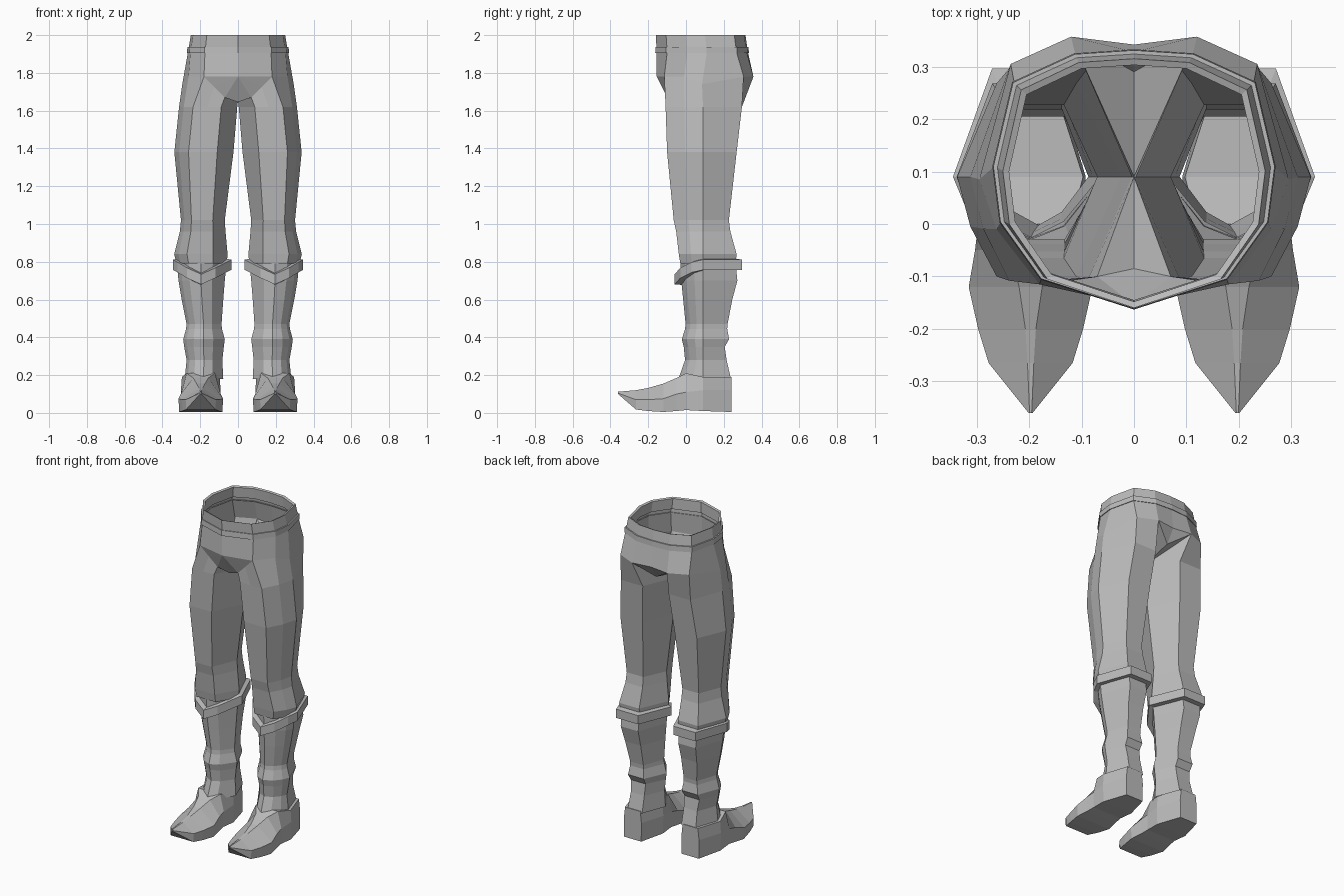
import bpy, bmesh

if "Cube" in bpy.data.objects:
    bpy.data.objects.remove(bpy.data.objects["Cube"])

cloth = bpy.data.materials.new("plain grey")
cloth.diffuse_color = (0.5, 0.5, 0.5, 1)
cloth.use_nodes = True
cloth.node_tree.nodes["Principled BSDF"].inputs["Base Color"].default_value = cloth.diffuse_color


def finish(bm, name):
    """Turn a right-hand half into a mirrored, flat shaded object."""
    bmesh.ops.remove_doubles(bm, verts=bm.verts, dist=0.0005)
    bmesh.ops.recalc_face_normals(bm, faces=bm.faces)
    me = bpy.data.meshes.new(name)
    bm.to_mesh(me)
    bm.free()
    me.materials.append(cloth)
    ob = bpy.data.objects.new(name, me)
    bpy.context.collection.objects.link(ob)
    mod = ob.modifiers.new("Mirror", 'MIRROR')
    mod.use_clip = True
    mod.merge_threshold = 0.001
    return ob


def bridge(bm, a, b, closed=True):
    n = len(a)
    for i in range(n if closed else n - 1):
        j = (i + 1) % n
        bm.faces.new((a[i], a[j], b[j], b[i]))


def verts(bm, pts):
    return [bm.verts.new(p) for p in pts]


def leg_ring(z, xi, xo, yf, yb, ridge=0.0, ym=0.09):
    """Eight points: front inner, front, front outer, outer x2, back x2, inner."""
    xm, w = (xi + xo) / 2, (xo - xi) / 2
    return [(xm - .45 * w, yf + ridge, z), (xm + .03 * w, yf, z),
            (xm + .52 * w, yf + ridge, z), (xm + .84 * w, (yf + ym) / 2 + ridge / 2, z),
            (xo, ym, z), (xm + .52 * w, yb, z), (xm - .45 * w, yb, z), (xi, ym, z)]


# Trousers: waist, hips, crotch and thighs down to the knee cuff
bm = bmesh.new()
hip = verts(bm, [(0, -.155, 1.78), (.18, -.115, 1.78), (.262, -.01, 1.78), (.295, .085, 1.74),
                 (.235, .305, 1.78), (.12, .357, 1.78), (0, .342, 1.78)])
front_in, front, inner, crotch_front, crotch_back = verts(bm, [
    (.07, -.10, 1.67), (.125, -.108, 1.725), (0, .09, 1.65), (0, -.085, 1.645), (0, .29, 1.70)])


def waist_ring(z, x, yf, yb, grow=0.0):
    yc, h = (yf + yb) / 2, (yb - yf) / 2 + grow
    x += grow
    return [(0, yc - h, z), (.66 * x, yc - .77 * h, z), (.95 * x, yc - .33 * h, z),
            (x, yc + .1 * h, z), (.86 * x, yc + .75 * h, z), (.42 * x, yc + .97 * h, z),
            (0, yc + h, z)]


prev = hip
for z, x, yf, yb in [(1.91, .265, -.155, .328), (2.0, .25, -.16, .315),
                     (1.995, .238, -.148, .303), (1.93, .245, -.145, .308)]:
    ring = verts(bm, waist_ring(z, x, yf, yb))
    bridge(bm, prev, ring, False)
    prev = ring
bm.faces.new((hip[0], hip[1], front))
bm.faces.new((hip[0], front, front_in))
bm.faces.new((hip[0], front_in, crotch_front))
bm.faces.new((crotch_front, front_in, inner))
bm.faces.new((hip[6], hip[5], crotch_back))
bm.faces.new((crotch_back, hip[5], inner))
prev = [front_in, front] + hip[1:6] + [inner]
for r in [(1.62, .004, .312, -.108, .296), (1.38, .024, .337, -.10, .268),
          (1.02, .07, .302, -.065, .227), (.96, .066, .308, -.052, .235),
          (.84, .055, .338, -.038, .268), (.79, .06, .325, -.03, .262)]:
    ring = verts(bm, leg_ring(*r))
    bridge(bm, prev, ring)
    prev = ring
finish(bm, "trousers")

# Belt: raised band round the waist
bm = bmesh.new()
loops = [verts(bm, waist_ring(z, .262, -.155, .325, g))
         for z, g in [(1.905, -.004), (1.905, .008), (1.938, .006), (1.938, -.008)]]
for a, b in zip(loops, loops[1:]):
    bridge(bm, a, b, False)
finish(bm, "belt")

# Boot shafts with ankle folds and a ridge down the front
bm = bmesh.new()
prev = None
for r in [(.80, .06, .325, -.03, .262), (.70, .07, .315, -.025, .272),
          (.60, .078, .298, -.015, .245), (.47, .087, .272, -.002, .22),
          (.445, .085, .275, -.005, .218), (.39, .07, .29, -.022, .228),
          (.35, .075, .285, -.012, .205), (.28, .083, .272, -.005, .215),
          (.18, .078, .282, -.04, .238)]:
    ring = verts(bm, leg_ring(*r, ridge=.025))
    if prev:
        bridge(bm, prev, ring)
    prev = ring
finish(bm, "boot_shaft")

# Knee straps: bands dipping to a point in front
bm = bmesh.new()
outer = leg_ring(0, .035, .345, -.06, .296, .03)
under = leg_ring(0, .065, .318, -.025, .262, .03)
mids = [.742, .708, .742, .772, .785, .785, .785, .785]
loops = [verts(bm, [(p[0], p[1], m + dz) for p, m in zip(src, mids)])
         for src, dz in [(under, -.03), (outer, -.028), (outer, .026), (under, .032)]]
for a, b in zip(loops, loops[1:] + loops[:1]):
    bridge(bm, a, b)
finish(bm, "knee_strap")

# Feet: cross-sections from heel to upturned pointed toe
bm = bmesh.new()
prev = None
cx = .197
# y, side half width, top half width, sole height, side height, top height
for y, w, t, zb, zs, zt in [(.24, .06, .052, .005, .12, .19), (.09, .105, .10, .01, .12, .19),
                            (0, .10, .075, .015, .11, .21), (-.05, .106, .04, .01, .10, .185),
                            (-.12, .118, .022, .005, .075, .155), (-.20, .10, .01, .01, .07, .132),
                            (-.265, .08, .006, .018, .07, .12), (-.36, .004, .002, .10, .105, .112)]:
    sole = w * .97 if y > -.3 else w
    ring = verts(bm, [(cx - sole, y, zb), (cx + sole, y, zb), (cx + w, y, zs),
                      (cx + t, y, zt), (cx - t, y, zt), (cx - w, y, zs)])
    if prev:
        bridge(bm, prev, ring)
    else:
        bm.faces.new(ring)
    prev = ring
bm.faces.new(prev)
finish(bm, "foot")
